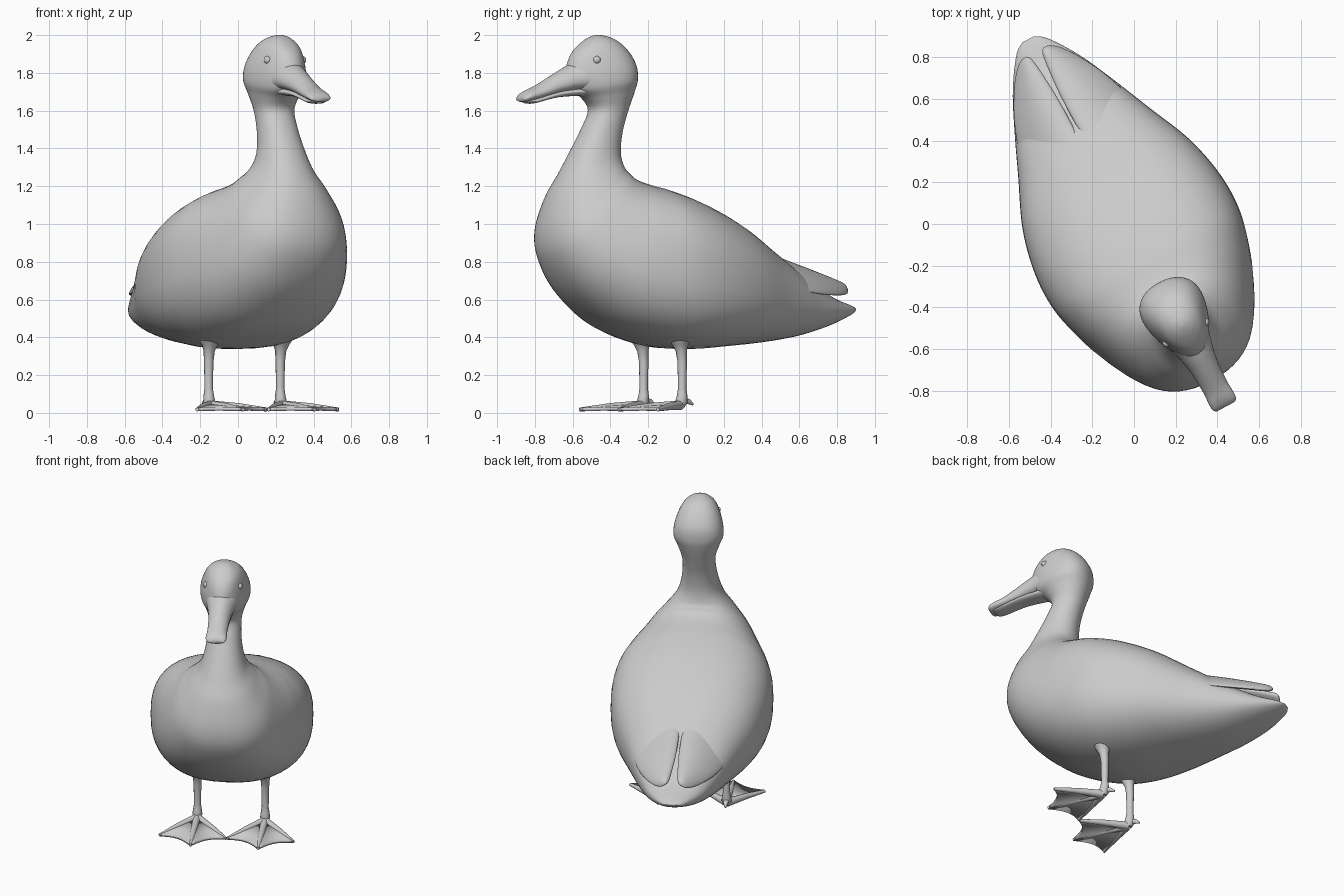
import bpy, bmesh
from math import sin, cos, pi, radians
from mathutils import Matrix, Vector

if "Cube" in bpy.data.objects:
    bpy.data.objects.remove(bpy.data.objects["Cube"])

# The duck is built facing -y, then turned as a whole
PLACE = Matrix.Translation((-0.025, -0.012, 0)) @ Matrix.Rotation(radians(28.3), 4, 'Z')


def add(name, bm):
    bmesh.ops.recalc_face_normals(bm, faces=bm.faces)
    me = bpy.data.meshes.new(name)
    bm.to_mesh(me)
    bm.free()
    me.shade_smooth()
    ob = bpy.data.objects.new(name, me)
    ob.matrix_world = PLACE
    bpy.context.collection.objects.link(ob)
    return ob


def smooth_rows(rows, steps):
    """Catmull-Rom interpolation of the section parameters."""
    out = []
    for i in range(len(rows) - 1):
        quad = [rows[max(i - 1, 0)], rows[i], rows[i + 1], rows[min(i + 2, len(rows) - 1)]]
        for k in range(steps):
            t = k / steps
            out.append([0.5 * (2 * b + (c - a) * t + (2 * a - 5 * b + 4 * c - d) * t * t
                               + (3 * b - a - 3 * c + d) * t ** 3) for a, b, c, d in zip(*quad)])
    return out + [list(rows[-1])]


def loft(name, rows, section, steps=6, sides=48):
    bm = bmesh.new()
    rings = [[bm.verts.new(section(r, 2 * pi * j / sides)) for j in range(sides)]
             for r in smooth_rows(rows, steps)]
    for a, b in zip(rings, rings[1:]):
        for j in range(sides):
            k = (j + 1) % sides
            bm.faces.new((a[j], a[k], b[k], b[j]))
    bm.faces.new(rings[0])
    bm.faces.new(rings[-1])
    return add(name, bm)


def power(x, p):
    return abs(x) ** p * (1 if x > 0 else -1)


def trunk(r, t):
    """Section between a back point and a front point; wide sections are boxier."""
    by, bz, fy, fz, w, taper = r
    p = 0.97 - 0.35 * w
    c, s = power(cos(t), p), power(sin(t), p)
    return (w * s * (1 + taper * c), (by + fy) / 2 + (by - fy) / 2 * c, (bz + fz) / 2 + (bz - fz) / 2 * c)


# Body, neck and head: one loft from tail tip to crown
loft("body", [
    (1.02, .555, 1.02, .545, .03, 0),
    (.98, .573, .98, .515, .085, 0),
    (.85, .62, .83, .455, .18, 0),
    (.68, .72, .65, .405, .265, 0),
    (.46, .865, .46, .375, .355, 0),
    (.24, 1.01, .22, .352, .455, 0),
    (.02, 1.12, 0, .338, .505, 0),
    (-.16, 1.185, -.22, .36, .505, 0),
    (-.27, 1.215, -.48, .455, .455, 0),
    (-.325, 1.235, -.69, .62, .39, 0),
    (-.355, 1.255, -.81, .80, .33, 0),
    (-.37, 1.275, -.84, .95, .28, 0),
    (-.385, 1.30, -.80, 1.13, .21, 0),
    (-.395, 1.35, -.735, 1.26, .15, 0),
    (-.395, 1.41, -.665, 1.39, .12, 0),
    (-.38, 1.50, -.605, 1.50, .106, 0),
    (-.35, 1.60, -.56, 1.60, .106, 0),
    (-.318, 1.70, -.60, 1.665, .13, .1),
    (-.305, 1.77, -.67, 1.71, .15, .25),
    (-.315, 1.85, -.70, 1.77, .147, .28),
    (-.365, 1.93, -.695, 1.84, .125, .25),
    (-.43, 1.98, -.66, 1.91, .095, .15),
    (-.50, 2.0, -.60, 1.965, .05, 0),
    (-.54, 1.998, -.56, 1.99, .01, 0),
], trunk)

# Bill halves
loft("upper_bill", [
    (-.56, 1.82, -.54, 1.72, .08, 0),
    (-.64, 1.86, -.58, 1.70, .102, -.15),
    (-.70, 1.838, -.66, 1.705, .085, -.2),
    (-.78, 1.795, -.76, 1.69, .068, -.2),
    (-.88, 1.738, -.87, 1.665, .062, -.2),
    (-.94, 1.71, -.94, 1.65, .066, -.1),
    (-.97, 1.69, -.97, 1.645, .062, 0),
    (-.982, 1.672, -.982, 1.65, .048, 0),
], trunk, sides=32)
loft("lower_bill", [
    (-.56, 1.73, -.54, 1.68, .075, 0),
    (-.75, 1.71, -.75, 1.672, .062, 0),
    (-.91, 1.665, -.91, 1.638, .055, 0),
    (-.955, 1.655, -.955, 1.642, .04, 0),
], trunk, sides=32)

# Folded wings: draped blades given by inner edge, outer edge and thickness
WING = [
    (.26, .04, .93, .32, .76, .03),
    (.48, .012, .832, .315, .665, .033),
    (.68, .008, .758, .255, .635, .034),
    (.82, .016, .71, .185, .628, .030),
    (.90, .024, .682, .13, .632, .026),
    (.935, .032, .67, .095, .64, .020),
    (.95, .045, .662, .07, .647, .008),
]


def wing_section(side):
    def section(r, t):
        y, ui, zi, uo, zo, th = r
        s = cos(t)
        x = (ui + uo) / 2 + (uo - ui) / 2 * s
        z = (zi + zo) / 2 + (zo - zi) / 2 * s + 0.2 * (uo - ui) / 2 * (1 - s * s) + th * sin(t)
        return side * x, y, z
    return section


def tube(name, pts):
    """Tapered round bar through (x, y, z, radius) points."""
    cu = bpy.data.curves.new(name, 'CURVE')
    cu.dimensions = '3D'
    cu.bevel_depth = 1.0
    cu.bevel_resolution = 4
    cu.use_fill_caps = True
    sp = cu.splines.new('POLY')
    sp.points.add(len(pts) - 1)
    for p, q in zip(sp.points, pts):
        p.co = (*q[:3], 1)
        p.radius = q[3]
    sp.use_smooth = True
    ob = bpy.data.objects.new(name, cu)
    ob.matrix_world = PLACE
    bpy.context.collection.objects.link(ob)


for label, s in (("left", 1), ("right", -1)):
    loft(label + "_wing", WING, wing_section(s), sides=32)

    # Eye
    bm = bmesh.new()
    bmesh.ops.create_uvsphere(bm, u_segments=16, v_segments=10, radius=0.021,
                              matrix=Matrix.Translation((s * .104, -.578, 1.868)))
    add(label + "_eye", bm)

    # Leg with flared thigh and ankle knob
    lx, ly = s * .215, -.125
    tube(label + "_leg", [(lx, ly - .01, .40, .07), (lx, ly - .01, .36, .042), (lx, ly - .005, .33, .030),
                          (lx, ly, .27, .025), (lx, ly, .13, .022), (lx, ly, .09, .028),
                          (lx, ly - .005, .06, .032), (lx, ly - .01, .033, .022)])

    # Toes
    ankle = Vector((lx, ly - .015, .04))
    tips = [Vector((lx + dx, ly + dy, .018)) for dx, dy in ((-.21, -.26), (0, -.385), (.21, -.26))]
    for i, tip in enumerate(tips):
        mid = ankle.lerp(tip, .5) + Vector((0, 0, .004))
        tube(f"{label}_toe_{i + 1}", [(*ankle, .026), (*mid, .019), (*tip, .010)])
    tube(label + "_hind_toe", [(lx, ly, .065, .02), (lx, ly + .04, .06, .014), (lx, ly + .065, .045, .006)])

    # Webbing with scalloped front edges
    bm = bmesh.new()
    hub = bm.verts.new(ankle)
    for a, b in zip(tips, tips[1:]):
        edge = []
        for k in range(9):
            t = k / 8
            edge.append(bm.verts.new(ankle.lerp(a.lerp(b, t), 1 - .11 * 4 * t * (1 - t))))
        for p, q in zip(edge, edge[1:]):
            bm.faces.new((hub, p, q))
    web = add(label + "_web", bm)
    mod = web.modifiers.new("thickness", 'SOLIDIFY')
    mod.thickness = 0.018
    mod.offset = 0
